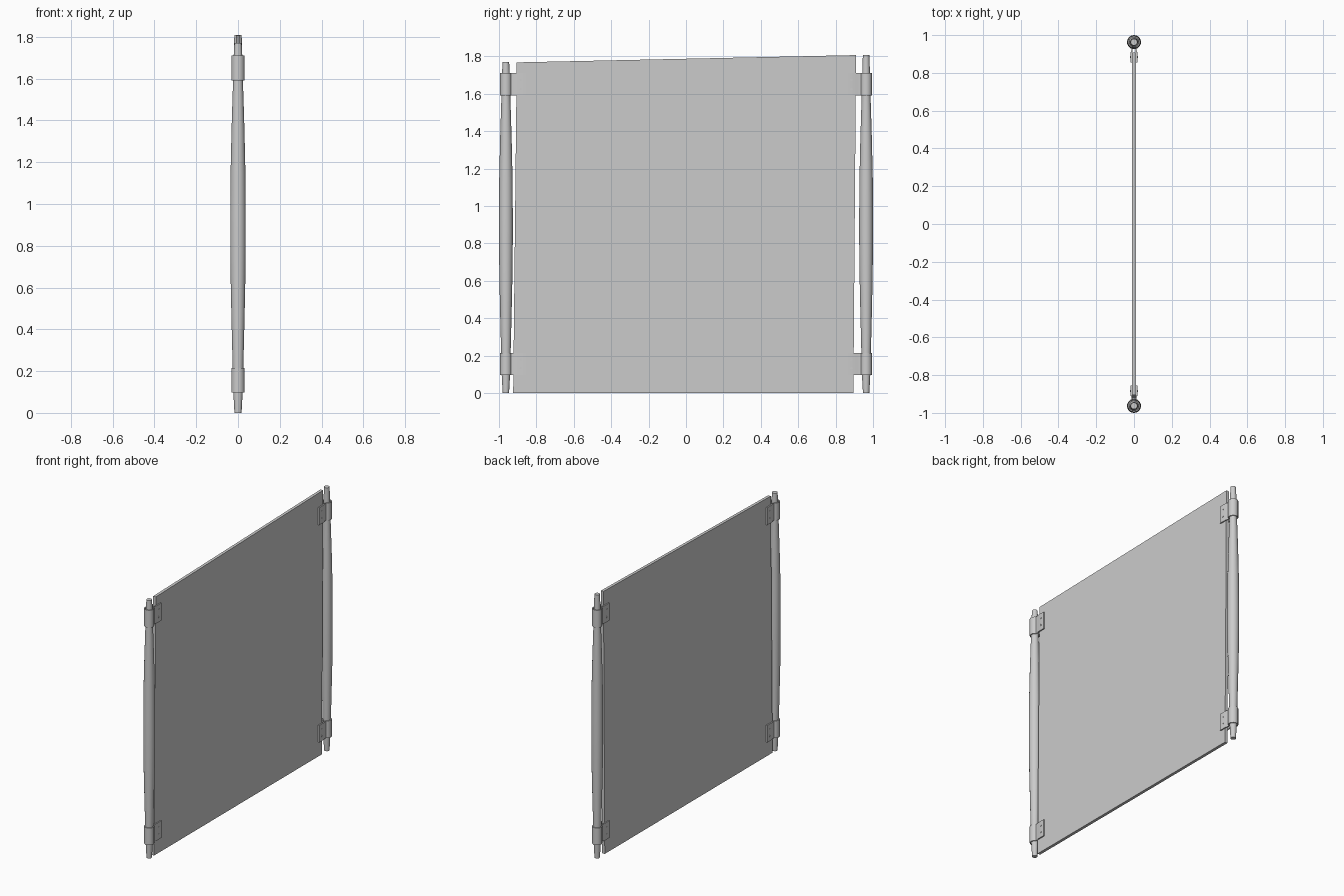
import bpy, bmesh, math
from mathutils import Matrix

if "Cube" in bpy.data.objects:
    bpy.data.objects.remove(bpy.data.objects["Cube"])

POST_Y = 0.963


def finish(name, bm, smooth=False):
    bmesh.ops.recalc_face_normals(bm, faces=bm.faces)
    me = bpy.data.meshes.new(name)
    bm.to_mesh(me)
    bm.free()
    ob = bpy.data.objects.new(name, me)
    bpy.context.collection.objects.link(ob)
    if smooth:
        bpy.ops.object.select_all(action='DESELECT')
        ob.select_set(True)
        bpy.context.view_layer.objects.active = ob
        bpy.ops.object.shade_smooth_by_angle(angle=math.radians(35))
    return ob


def extrude(bm, points, vec):
    face = bm.faces.new([bm.verts.new(p) for p in points])
    new = bmesh.ops.extrude_face_region(bm, geom=[face])['geom']
    bmesh.ops.translate(bm, vec=vec,
                        verts=[v for v in new if isinstance(v, bmesh.types.BMVert)])


# Thin panel with a slightly sloping top edge
bm = bmesh.new()
outline = [(-0.924, 0), (0.895, 0), (0.909, 1.807), (-0.905, 1.768)]
extrude(bm, [(-0.01, y, z) for y, z in outline], (0.02, 0, 0))
finish("panel", bm)


# Posts: turned poles, thick in the middle and tapered to both ends
def post(name, y, height):
    prof = [(0.017, 0), (0.0225, 0.1), (0.0255, 0.22), (0.030, 0.4), (0.0345, 0.6),
            (0.0368, 0.8), (0.037, 0.95), (0.0355, 1.15), (0.031, 1.35),
            (0.0265, 1.5), (0.0225, 1.62), (0.0205, 1.71), (0.0175, height)]
    n = 24
    bm = bmesh.new()
    rings = [[bm.verts.new((r * math.cos(2 * math.pi * i / n),
                            y + r * math.sin(2 * math.pi * i / n), z))
              for i in range(n)] for r, z in prof]
    for a, b in zip(rings, rings[1:]):
        for i in range(n):
            j = (i + 1) % n
            bm.faces.new((a[i], a[j], b[j], b[i]))
    bm.faces.new(rings[0][::-1])
    bm.faces.new(rings[-1])
    finish(name, bm, True)


post("post_front", -POST_Y, 1.77)
post("post_back", POST_Y, 1.808)


# Hinge clamps: a strap wraps the post and its two leaves grip the panel
def strap(r, leaf, neck):
    half = [(leaf, 0.856), (leaf, 0.908), (neck, 0.922)]
    arc = []
    for i in range(25):
        a = math.radians(-65 + 310 * i / 24)
        arc.append((r * math.cos(a), POST_Y + r * math.sin(a)))
    return half + arc + [(-x, y) for x, y in reversed(half)]


def clamp(name, side, z0, z1):
    bm = bmesh.new()
    path = strap(0.0315, 0.018, 0.013) + strap(0.025, 0.010, 0.007)[::-1]
    extrude(bm, [(x, y * side, z0) for x, y in path], (0, 0, z1 - z0))
    # Small bolt heads on both leaves
    for x in (-0.018, 0.018):
        for z in (z0 + 0.035, z1 - 0.035):
            m = Matrix.Translation((x, side * 0.884, z)) @ Matrix.Rotation(math.pi / 2, 4, 'Y')
            bmesh.ops.create_cone(bm, cap_ends=True, segments=12, radius1=0.006,
                                  radius2=0.006, depth=0.005, matrix=m)
    finish(name, bm, True)


for side, label in ((-1, "front"), (1, "back")):
    clamp("clamp_lower_" + label, side, 0.098, 0.215)
    clamp("clamp_upper_" + label, side, 1.59, 1.71)
